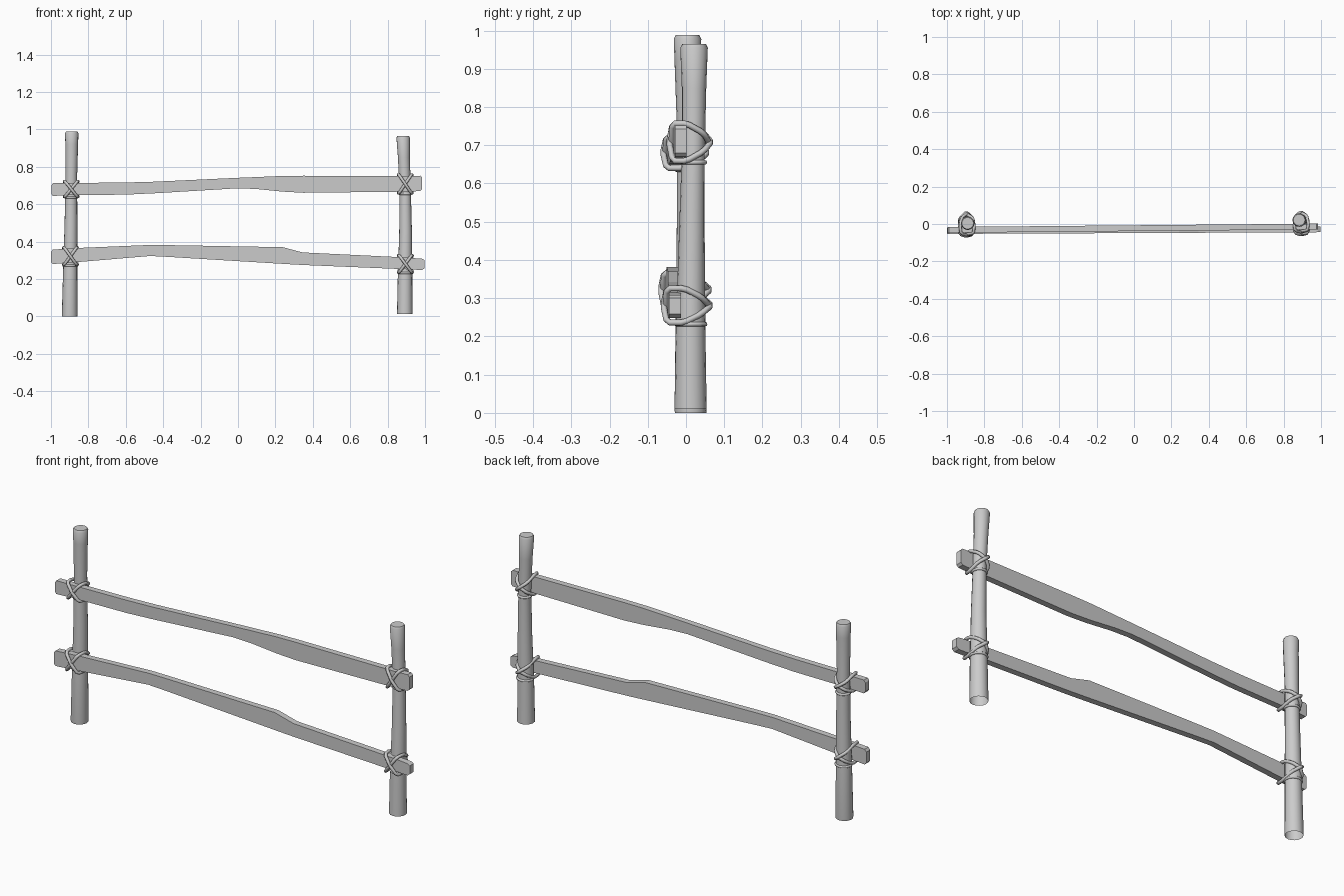
import bpy, bmesh
from math import sin, cos, tau

if "Cube" in bpy.data.objects:
    bpy.data.objects.remove(bpy.data.objects["Cube"])


def finish(bm, name, smooth):
    bmesh.ops.recalc_face_normals(bm, faces=bm.faces)
    me = bpy.data.meshes.new(name)
    bm.to_mesh(me)
    bm.free()
    ob = bpy.data.objects.new(name, me)
    bpy.context.collection.objects.link(ob)
    if smooth:
        bpy.ops.object.select_all(action='DESELECT')
        ob.select_set(True)
        bpy.context.view_layer.objects.active = ob
        bpy.ops.object.shade_smooth_by_angle(angle=0.7)
    return ob


def post(name, rings, sides=16):
    """Open-bottomed round post lofted through (x, y, z, radius) rings."""
    bm = bmesh.new()
    loops = [[bm.verts.new((x + r * cos(tau * i / sides), y + r * sin(tau * i / sides), z))
              for i in range(sides)] for x, y, z, r in rings]
    for a, b in zip(loops, loops[1:]):
        for i in range(sides):
            j = (i + 1) % sides
            bm.faces.new((a[i], a[j], b[j], b[i]))
    bm.faces.new(loops[-1])
    finish(bm, name, True)


def rail(name, stations, y_left, y_right, thick=0.031):
    """Flat plank through (x, z low, z high) stations; y is the front face."""
    bm = bmesh.new()
    loops = []
    for x, lo, hi in stations:
        y = y_left + (y_right - y_left) * (x + 1) / 2
        loops.append([bm.verts.new(p) for p in
                      ((x, y, lo), (x, y + thick, lo), (x, y + thick, hi), (x, y, hi))])
    for a, b in zip(loops, loops[1:]):
        for i in range(4):
            j = (i + 1) % 4
            bm.faces.new((a[i], a[j], b[j], b[i]))
    bm.faces.new(loops[0])
    bm.faces.new(loops[-1])
    finish(bm, name, False)


def rope(name, pts, radius=0.008):
    """Closed rope through the points, with the corners cut once."""
    path = []
    for i, p in enumerate(pts):
        q = pts[(i + 1) % len(pts)]
        for t in (0.18, 0.82):
            path.append([u + (v - u) * t for u, v in zip(p, q)])
    cu = bpy.data.curves.new(name, 'CURVE')
    cu.dimensions = '3D'
    cu.bevel_depth = radius
    cu.bevel_resolution = 2
    sp = cu.splines.new('POLY')
    sp.points.add(len(path) - 1)
    for sp_pt, co in zip(sp.points, path):
        sp_pt.co = (*co, 1)
    sp.use_cyclic_u = True
    ob = bpy.data.objects.new(name, cu)
    bpy.context.collection.objects.link(ob)
    bpy.ops.object.select_all(action='DESELECT')
    ob.select_set(True)
    bpy.context.view_layer.objects.active = ob
    bpy.ops.object.convert(target='MESH')
    bpy.ops.object.shade_smooth_by_angle(angle=0.9)


def lashing(name, x, z, h, y_front, y_post, r):
    """Two mirrored diagonal loops crossing front and back, plus a ring below."""
    back = y_post + r + 0.014
    for s, side in ((1, "a"), (-1, "b")):
        lift = 0.003 * s
        rope(f"{name}_{side}", [
            (x - s * 0.033, y_front - 0.005, z + h),
            (x, y_front - 0.011 - lift, z),
            (x + s * 0.033, y_front - 0.005, z - h),
            (x + s * 0.038, y_post - 0.018, z - h),
            (x + s * 0.030, y_post + 0.026, z - h * 0.5),
            (x, back + lift, z),
            (x - s * 0.030, y_post + 0.026, z + h * 0.5),
            (x - s * 0.038, y_post - 0.018, z + h)])
    rope(f"{name}_ring", [(x + (r + 0.002) * cos(tau * i / 10),
                           y_post + (r + 0.002) * sin(tau * i / 10),
                           z - h - 0.004) for i in range(10)], 0.006)


# Posts
post("left_post", [(-0.900, 0.012, 0.0, 0.041), (-0.900, 0.012, 0.01, 0.042),
                   (-0.897, 0.011, 0.25, 0.038), (-0.893, 0.010, 0.50, 0.034),
                   (-0.891, 0.007, 0.75, 0.031), (-0.889, 0.004, 0.92, 0.034),
                   (-0.889, 0.004, 0.978, 0.036), (-0.889, 0.004, 0.988, 0.031)])
post("right_post", [(0.892, 0.012, 0.012, 0.042), (0.893, 0.012, 0.20, 0.039),
                    (0.896, 0.015, 0.45, 0.034), (0.894, 0.019, 0.68, 0.030),
                    (0.887, 0.021, 0.85, 0.032), (0.883, 0.021, 0.955, 0.036),
                    (0.883, 0.021, 0.965, 0.031)])

# Rails
rail("upper_rail", [(-0.998, 0.655, 0.70), (-0.99, 0.644, 0.712), (-0.9, 0.648, 0.713),
                    (-0.6, 0.651, 0.716), (-0.45, 0.658, 0.720), (0.0, 0.685, 0.741),
                    (0.10, 0.681, 0.745), (0.24, 0.667, 0.751), (0.35, 0.661, 0.752),
                    (0.9, 0.667, 0.750), (0.975, 0.670, 0.752), (0.985, 0.680, 0.742)],
     -0.047, -0.029)
rail("lower_rail", [(-1.0, 0.290, 0.345), (-0.99, 0.280, 0.357), (-0.85, 0.291, 0.366),
                    (-0.47, 0.323, 0.382), (-0.37, 0.318, 0.381), (0.24, 0.281, 0.370),
                    (0.345, 0.275, 0.342), (0.9, 0.252, 0.315), (0.985, 0.248, 0.308),
                    (0.998, 0.258, 0.300)],
     -0.053, -0.044)

# Rope lashings
lashing("upper_left_lashing", -0.892, 0.681, 0.041, -0.046, 0.008, 0.032)
lashing("upper_right_lashing", 0.894, 0.708, 0.049, -0.030, 0.019, 0.030)
lashing("lower_left_lashing", -0.896, 0.322, 0.046, -0.052, 0.011, 0.036)
lashing("lower_right_lashing", 0.895, 0.281, 0.045, -0.045, 0.013, 0.037)
